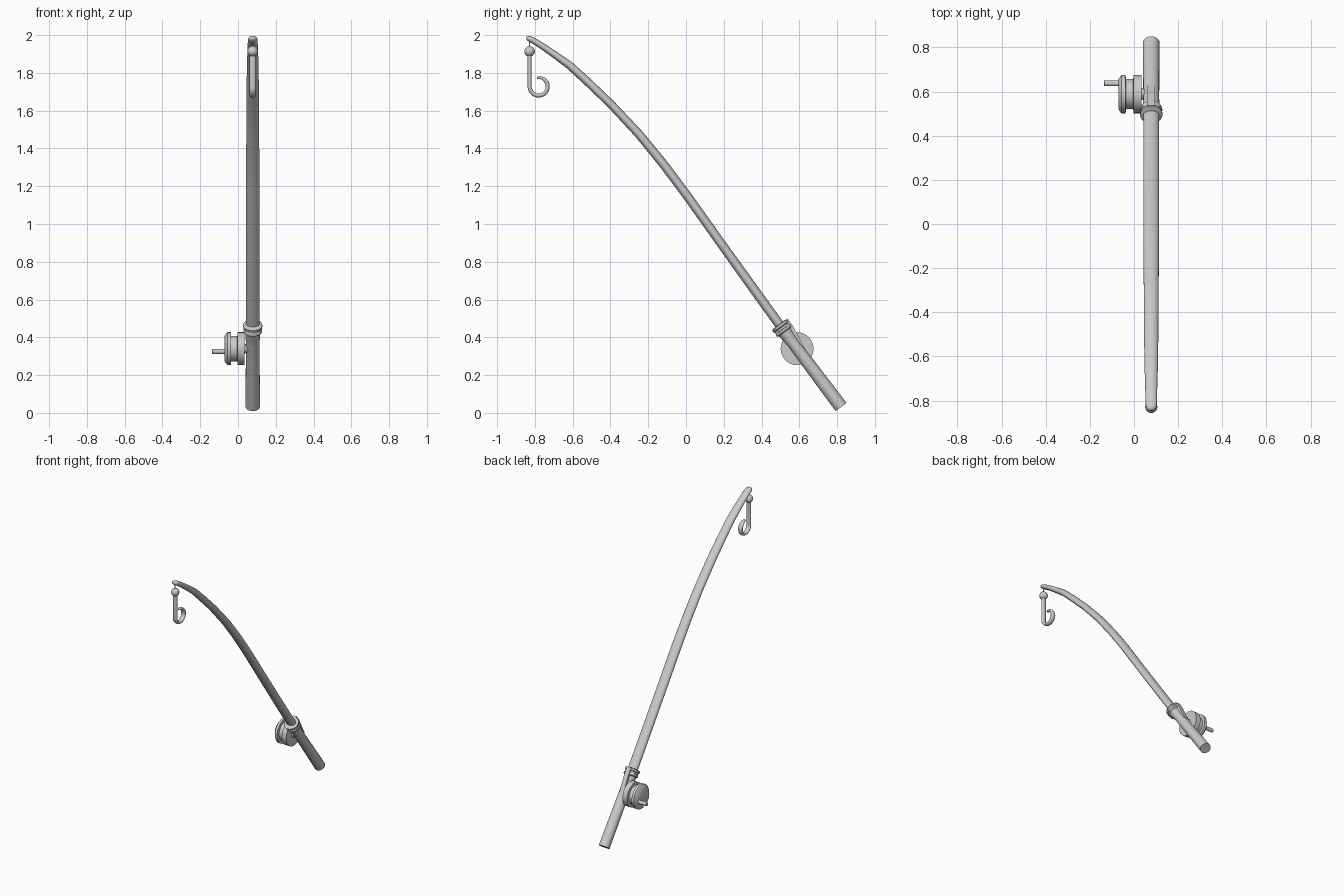
import bpy, bmesh, math
from mathutils import Vector, Matrix

if "Cube" in bpy.data.objects:
    bpy.data.objects.remove(bpy.data.objects["Cube"])

RX = 0.078                       # x position of the rod
BUTT = Vector((0.821, 0.031))    # (y, z) of the handle end
AXIS = Vector((-0.6, 0.8))       # handle direction in the y-z plane


def finish(name, bm, angle=40):
    bmesh.ops.recalc_face_normals(bm, faces=bm.faces)
    me = bpy.data.meshes.new(name)
    bm.to_mesh(me)
    bm.free()
    ob = bpy.data.objects.new(name, me)
    bpy.context.collection.objects.link(ob)
    bpy.ops.object.select_all(action='DESELECT')
    ob.select_set(True)
    bpy.context.view_layer.objects.active = ob
    bpy.ops.object.shade_smooth_by_angle(angle=math.radians(angle))
    return ob


def sweep(name, sections, n=20):
    """Elliptical tube in the y-z plane; sections are (y, z, half width x, half width in plane)."""
    bm = bmesh.new()
    rings = []
    for i, (y, z, rx, rt) in enumerate(sections):
        a, b = sections[max(i - 1, 0)], sections[min(i + 1, len(sections) - 1)]
        t = Vector((b[0] - a[0], b[1] - a[1])).normalized()
        ring = []
        for k in range(n):
            u = 2 * math.pi * k / n
            s = rt * math.sin(u)
            ring.append(bm.verts.new((RX + rx * math.cos(u), y - t.y * s, z + t.x * s)))
        rings.append(ring)
    for r, q in zip(rings, rings[1:]):
        for k in range(n):
            bm.faces.new((r[k], r[(k + 1) % n], q[(k + 1) % n], q[k]))
    bm.faces.new(rings[0])
    bm.faces.new(rings[-1])
    return finish(name, bm)


def along(s, rx, rt):
    p = BUTT + AXIS * s
    return (p.x, p.y, rx, rt)


def lathe_x(name, profile, y, z, n=32):
    """Revolve (x, radius) points about an axis parallel to x."""
    bm = bmesh.new()
    rings = [[bm.verts.new((x, y + r * math.cos(2 * math.pi * k / n),
                            z + r * math.sin(2 * math.pi * k / n))) for k in range(n)]
             for x, r in profile]
    for r, q in zip(rings, rings[1:]):
        for k in range(n):
            bm.faces.new((r[k], r[(k + 1) % n], q[(k + 1) % n], q[k]))
    bm.faces.new(rings[0])
    bm.faces.new(rings[-1])
    return finish(name, bm)


# Handle with a slight flare below the collar
sweep("handle", [along(0, .038, .036), along(.25, .037, .034), along(.42, .036, .032),
                 along(.48, .039, .036), along(.52, .045, .042)])

# Collar with two lips
sweep("collar", [along(.497, .044, .041), along(.502, .050, .048), along(.512, .050, .048),
                 along(.517, .045, .044), along(.527, .045, .044), along(.532, .051, .050),
                 along(.543, .051, .050), along(.548, .040, .034)])

# Tapered, bent rod
sweep("rod", [(.52, .432, .036, .025), (.36, .654, .036, .025), (.18, .905, .036, .024),
              (0, 1.158, .036, .024), (-.12, 1.318, .035, .024), (-.25, 1.477, .034, .023),
              (-.40, 1.637, .033, .022), (-.52, 1.752, .032, .022), (-.615, 1.839, .031, .021),
              (-.69, 1.893, .029, .019), (-.755, 1.938, .027, .017), (-.81, 1.972, .026, .016),
              (-.830, 1.982, .024, .015), (-.841, 1.986, .017, .010), (-.845, 1.987, .006, .004)])

# Reel: two flanges around a spool, with a mounting stem and crank peg
RY, RZ = 0.588, 0.34
lathe_x("reel", [(-.071, .068), (-.056, .087), (-.038, .087), (-.036, .068), (-.004, .068),
                 (-.002, .087), (.034, .087)], RY, RZ)
lathe_x("reel_stem", [(.03, .03), (.045, .022), (.08, .022)], RY, RZ, 16)
lathe_x("crank_peg", [(-.137, .010), (-.134, .013), (-.06, .013)], .637, .325, 16)

# Wedge clip on the upper side of the handle, under the collar
bm = bmesh.new()
up = Vector((.8, .6))
outline = [(.37, .022), (.37, .034), (.50, .054), (.545, .054), (.545, .022)]
sides = []
for x in (RX - .016, RX + .016):
    pts = [BUTT + AXIS * s + up * h for s, h in outline]
    sides.append([bm.verts.new((x, p.x, p.y)) for p in pts])
for f in sides:
    bm.faces.new(f)
for i in range(len(outline)):
    j = (i + 1) % len(outline)
    bm.faces.new((sides[0][i], sides[0][j], sides[1][j], sides[1][i]))
finish("handle_clip", bm, 20)

# Line and bead
HY = -0.828
sweep("line", [(HY, 1.98, .003, .003), (HY, 1.92, .003, .003)], 8)
bm = bmesh.new()
bmesh.ops.create_uvsphere(bm, u_segments=20, v_segments=12, radius=.028,
                          matrix=Matrix.Translation((RX, HY, 1.914)))
finish("bead", bm)

# Hook: straight shank and a curl with a tapered end
hook = [(HY, 1.91, .017, .011), (HY, 1.82, .017, .011)]
for i in range(19):
    a = math.radians(180 + 15 * i)
    w = 1 if i < 15 else 1 - .09 * (i - 14)
    hook.append((HY + .048 + .048 * math.cos(a), 1.728 + .048 * math.sin(a), .017 * w, .011 * w))
hook.append((-.789, 1.772, .006, .004))
sweep("hook", hook, 14)
